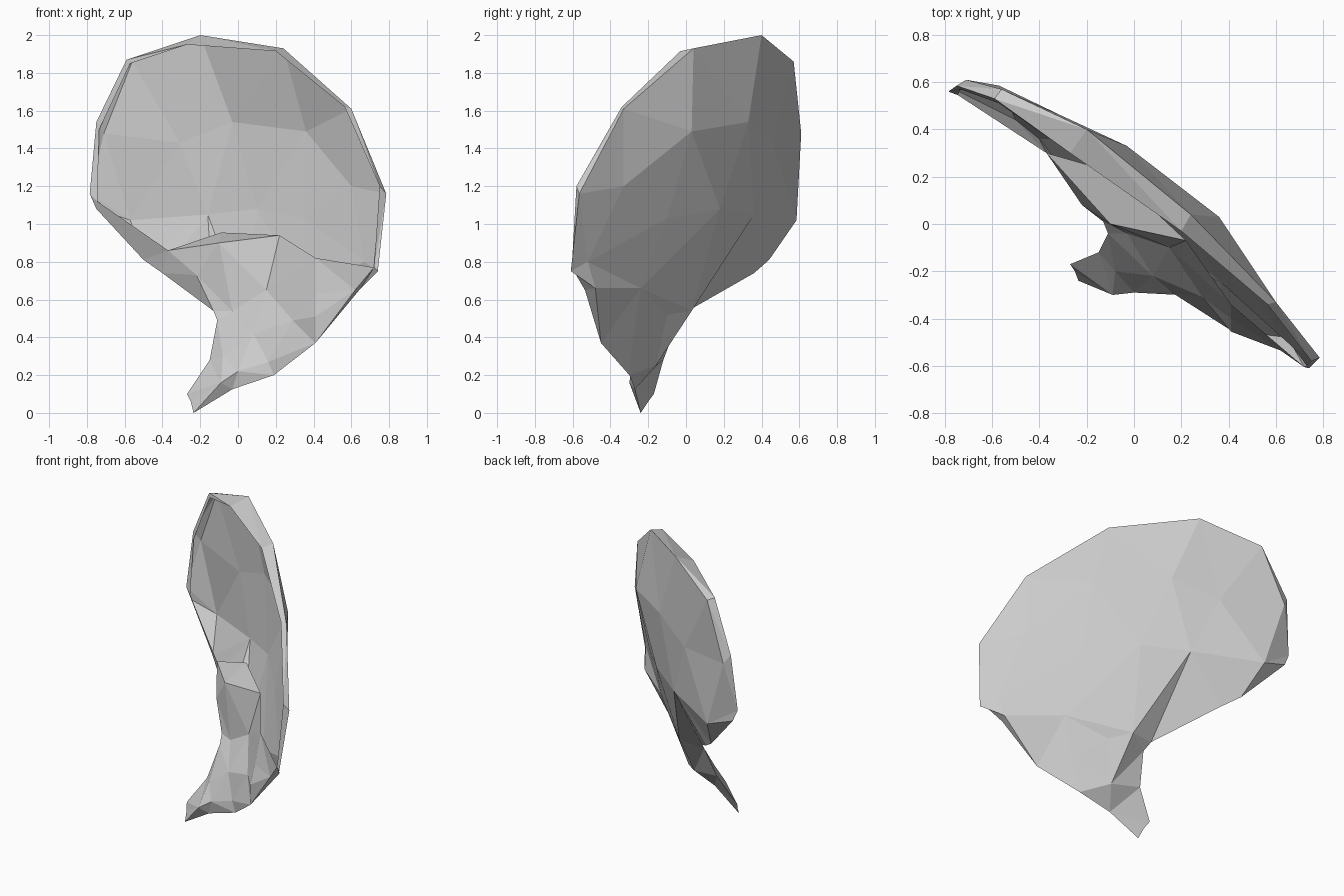
import bpy, bmesh
from mathutils import Vector
from mathutils.geometry import delaunay_2d_cdt

if "Cube" in bpy.data.objects:
    bpy.data.objects.remove(bpy.data.objects["Cube"])

# outer silhouette: round rim, then down the right side to the tip and up the neck
rim = [(-.75, .565, 1.08), (-.785, .56, 1.16), (-.75, .585, 1.54), (-.59, .53, 1.87),
       (-.2, .4, 2), (.24, .04, 1.93), (.6, -.33, 1.61), (.785, -.565, 1.16), (.74, -.61, .75)]
stem = [(.65, -.48, .66), (.41, -.45, .37), (.19, -.3, .2), (-.03, -.27, .125), (-.235, -.24, 0),
        (-.25, -.2, .06), (-.27, -.17, .1), (-.15, -.12, .28), (-.11, -.04, .49),
        (-.13, .01, .54), (-.4, .36, .74), (-.5, .44, .81)]

# edge of the hollow, inside the lip; its lower side dips into the cup
opening = [(-.745, .545, 1.12), (-.735, .57, 1.5), (-.57, .51, 1.85), (-.27, .3, 1.95),
           (.2, -.03, 1.915), (.565, -.34, 1.62), (.75, -.58, 1.2), (.72, -.605, .77),
           (.41, -.34, .82), (.22, -.07, .94), (-.09, .22, .955), (-.37, .3, .86)]

# inner points of the convex back sheet and of the neck front
back = [(-.03, .33, 1.54), (.36, .03, 1.49), (-.31, .46, 1.43), (.6, -.33, 1.2), (.1, .18, 1.08),
        (.35, -.1, 1.03), (-.57, .585, 1.02), (.03, .03, .54), (.36, -.24, .66), (.13, -.1, .52),
        (.27, -.28, .4), (.05, -.16, .25), (-.71, .61, 1.48), (-.56, .57, 1.86),
        (-.16, .36, 1.05), (.67, -.52, .8)]
front = [(-.1, 0, .9), (-.22, .08, .73), (-.03, -.04, .54), (.15, -.1, .65), (.41, -.4, .63),
         (.41, -.455, .51), (.29, -.31, .49), (.08, -.22, .42), (.16, -.29, .27),
         (0, -.29, .22), (-.09, -.3, .16), (-.08, -.2, .3), (.62, -.535, .65)]


def inside(p, poly):
    hit = False
    for a, b in zip(poly, poly[1:] + poly[:1]):
        if (a[2] > p.y) != (b[2] > p.y):
            if p.x < a[0] + (p.y - a[2]) * (b[0] - a[0]) / (b[2] - a[2]):
                hit = not hit
    return hit


def loop_edges(start, n):
    return [(start + i, start + (i + 1) % n) for i in range(n)]


def add_sheet(bm, outline, hole, extra):
    """Triangulate a sheet as seen from the front, then give it depth."""
    pts = outline + hole + extra
    edges = loop_edges(0, len(outline)) + loop_edges(len(outline), len(hole))
    flat = [Vector((p[0], p[2])) for p in pts]
    _, _, faces, src, _, _ = delaunay_2d_cdt(flat, edges, [], 0, 1e-5)
    verts = [bm.verts.new(pts[s[0]]) if s else None for s in src]
    for f in faces:
        vs = [verts[i] for i in f]
        if None in vs:
            continue
        c = sum((v.co for v in vs), Vector()) / len(vs)
        c = Vector((c.x, c.z))
        if inside(c, outline) and not (hole and inside(c, hole)):
            bm.faces.new(vs)


# hollow cup with lip and bent neck
bm = bmesh.new()
outline = rim + stem
add_sheet(bm, outline, [], back)
add_sheet(bm, outline, opening, front)
bmesh.ops.remove_doubles(bm, verts=bm.verts[:], dist=1e-4)
loose = [v for v in bm.verts if not v.link_faces]
bmesh.ops.delete(bm, geom=loose, context='VERTS')
bmesh.ops.recalc_face_normals(bm, faces=bm.faces[:])
mesh = bpy.data.meshes.new("hollow_cup_and_neck")
bm.to_mesh(mesh)
bm.free()
# make the back sheet face backwards
if sum(p.normal.y * p.area for p in mesh.polygons) < 0:
    mesh.flip_normals()
obj = bpy.data.objects.new("hollow_cup_and_neck", mesh)
bpy.context.collection.objects.link(obj)
